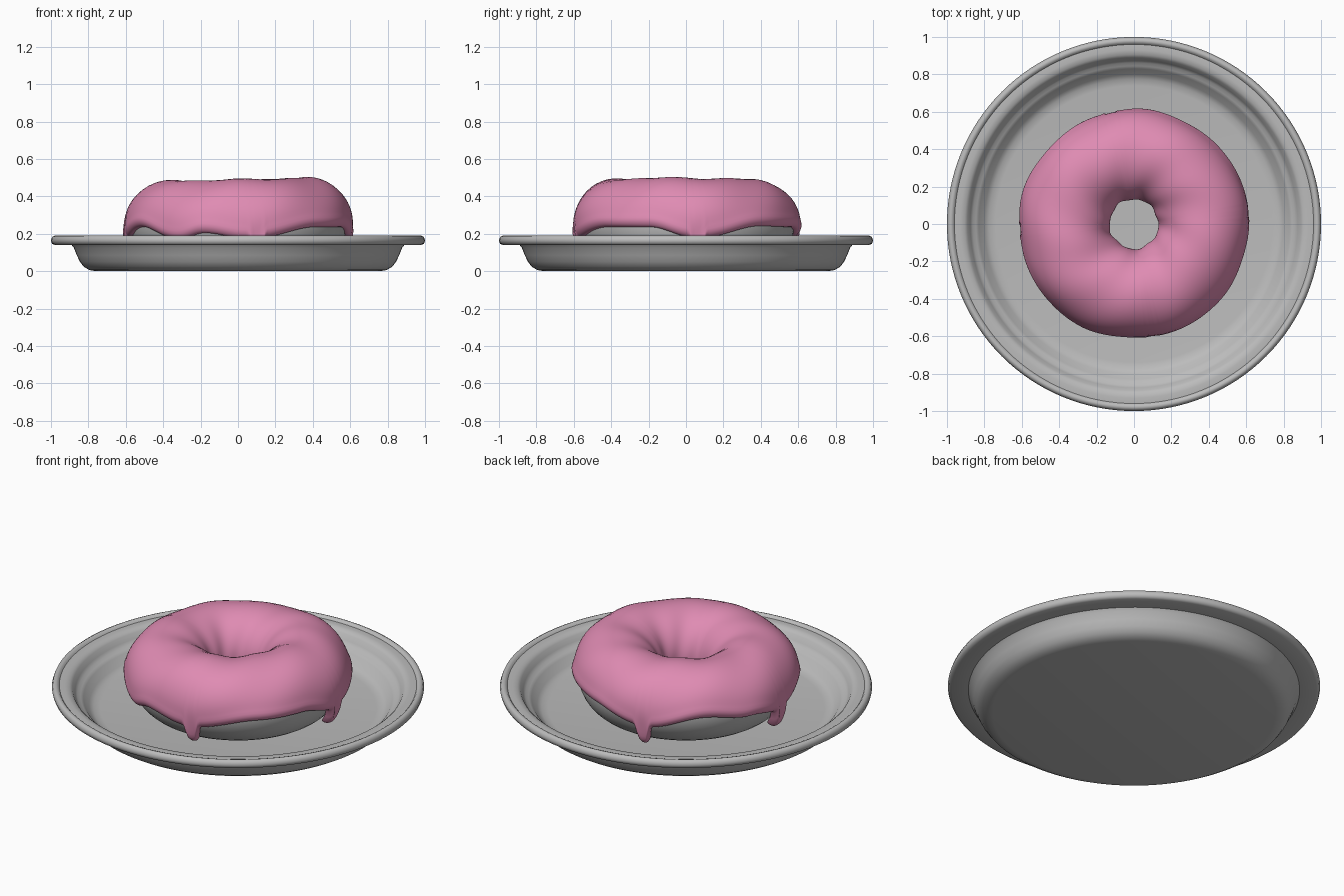
import bpy, bmesh
from math import sin, cos, asin, pi, radians, degrees, exp

cube = bpy.data.objects.get("Cube")
if cube:
    bpy.data.objects.remove(cube, do_unlink=True)


def material(name, rgb):
    m = bpy.data.materials.new(name)
    m.use_nodes = True
    m.diffuse_color = (*rgb, 1)
    bsdf = m.node_tree.nodes["Principled BSDF"]
    bsdf.inputs["Base Color"].default_value = (*rgb, 1)
    bsdf.inputs["Roughness"].default_value = 0.5
    return m


grey = material("plain grey", (0.5, 0.5, 0.5))
pink = material("pink icing", (0.74, 0.26, 0.45))


def revolve(name, section, rows, segments, mat, closed=False):
    """Skin the points section(angle, row) -> (radius, z) round the z axis."""
    bm = bmesh.new()
    grid = []
    for i in range(segments):
        a = 2 * pi * i / segments
        ring = []
        for j in range(rows):
            r, z = section(a, j)
            ring.append(bm.verts.new((r * cos(a), r * sin(a), z)))
        grid.append(ring)
    for i in range(segments):
        p, q = grid[i], grid[(i + 1) % segments]
        for j in range(rows if closed else rows - 1):
            k = (j + 1) % rows
            bm.faces.new((p[j], q[j], q[k], p[k]))
    bmesh.ops.remove_doubles(bm, verts=bm.verts, dist=1e-5)
    bmesh.ops.recalc_face_normals(bm, faces=bm.faces)
    me = bpy.data.meshes.new(name)
    bm.to_mesh(me)
    bm.free()
    me.materials.append(mat)
    ob = bpy.data.objects.new(name, me)
    bpy.context.collection.objects.link(ob)
    bpy.ops.object.select_all(action='DESELECT')
    ob.select_set(True)
    bpy.context.view_layer.objects.active = ob
    bpy.ops.object.shade_smooth_by_angle(angle=radians(50))
    return ob


# Plate: dished profile with a stepped wall and a beaded rim
PLATE = [(0, .04), (.74, .04), (.775, .045), (.80, .06), (.83, .10), (.845, .112),
         (.862, .118), (.875, .135), (.89, .162), (.905, .174), (.93, .178),
         (.96, .176), (.968, .186), (.98, .19), (.993, .184), (1, .165),
         (.995, .147), (.98, .14), (.89, .14), (.878, .125), (.862, .085),
         (.845, .05), (.825, .024), (.795, .006), (.76, 0), (0, 0)]
revolve("plate", lambda a, j: PLATE[j], len(PLATE), 128, grey)

# Doughnut: plain ring resting on the plate floor
RING, TUBE, MID = 0.37, 0.21, 0.25
revolve("doughnut", lambda a, j: (RING + TUBE * cos(2 * pi * j / 40),
                                  MID + TUBE * sin(2 * pi * j / 40)),
        40, 96, grey, closed=True)

# Icing: wavy lower edge, as (angle in degrees, height), plus four drips
EDGE = [(-150, .235), (-122, .165), (-108, .20), (-84, .165), (-45, .235), (-20, .235),
        (6, .17), (42, .24), (72, .235), (102, .175), (135, .25), (160, .215),
        (183, .175), (210, .235)]
DRIPS = [-80, 6, 102, 183]


def edge_height(deg):
    d = (deg + 150) % 360 - 150
    for (a0, z0), (a1, z1) in zip(EDGE, EDGE[1:]):
        if a0 <= d <= a1:
            return z0 + (z1 - z0) * (1 - cos(pi * (d - a0) / (a1 - a0))) / 2
    return EDGE[0][1]


def drip_amount(deg):
    gaps = [(deg - c + 180) % 360 - 180 for c in DRIPS]
    return max(exp(-(g / 3.4) ** 4) for g in gaps)


ROWS = 44


def icing_section(a, j):
    s = (1 - cos(pi * j / (ROWS - 1))) / 2
    deg = degrees(a)
    drip = drip_amount(deg)
    z_edge = edge_height(deg) * (1 - drip) + 0.08 * drip
    outer = asin((z_edge - MID) / 0.23)
    inner = pi + 0.3 + 0.12 * sin(3 * a)
    t = inner + (outer - inner) * s
    # full thickness that rounds off to the doughnut at both edges
    thick = 0.031 * (1 - abs(2 * s - 1) ** 30) ** 0.5
    # soft hand-poured unevenness on the upper outside
    wave = sin(5 * a + 2 * t) + 0.7 * sin(9 * a - 3 * t + 1) + 0.5 * sin(2 * a + 1)
    thick *= 1 + 0.11 * wave + 0.3 * cos(a + 0.3) * max(sin(t), 0)
    # swollen lip along the edge and a bead at the drip tips
    thick += 0.006 * exp(-((s - 0.95) / 0.03) ** 2)
    thick += 0.022 * drip * exp(-((s - 0.95) / 0.07) ** 2)
    tube = TUBE - 0.002 + thick
    return RING + tube * cos(t), MID + tube * sin(t)


revolve("icing", icing_section, ROWS, 360, pink)
